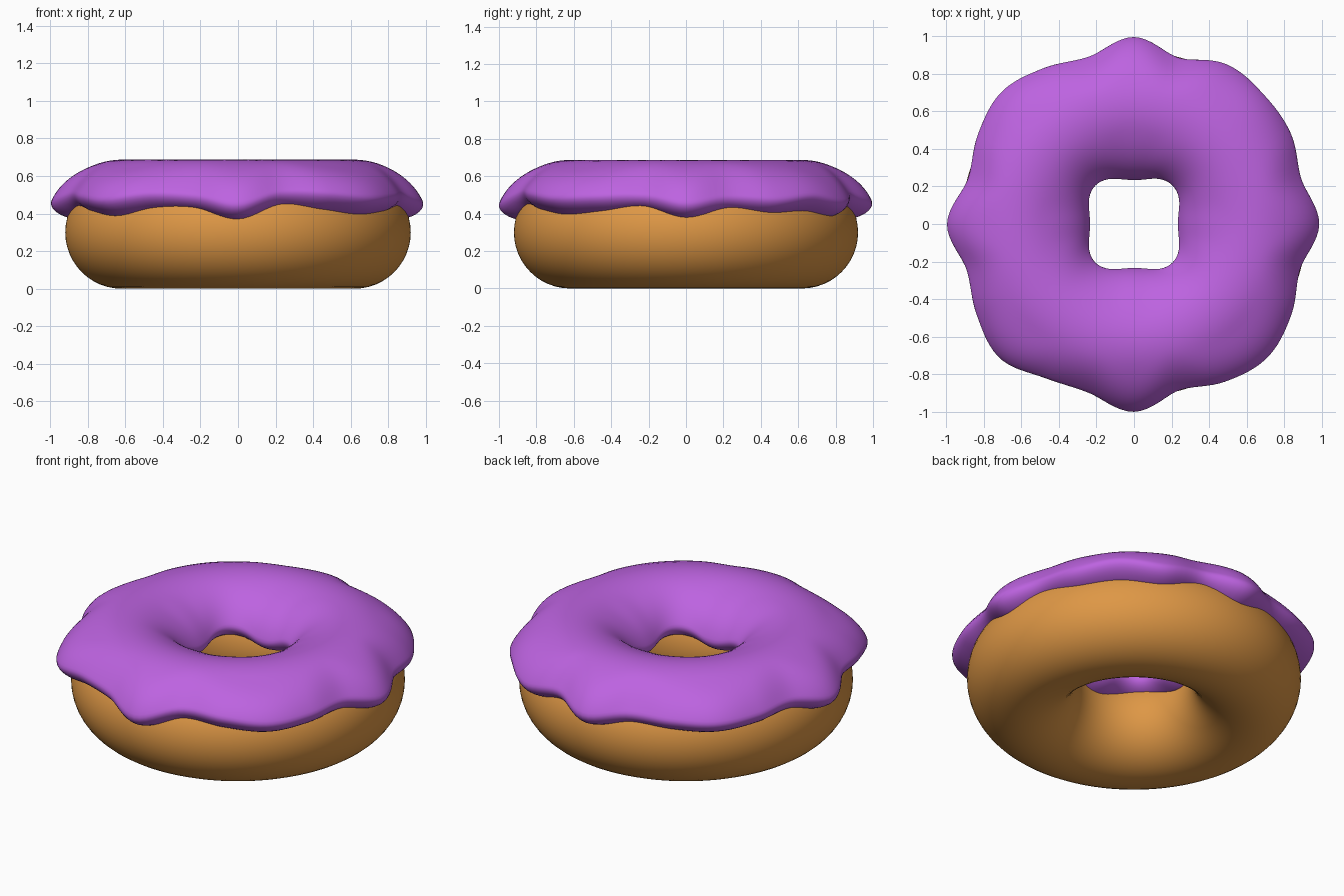
import bpy, bmesh
from math import sin, cos, pi, asin, sqrt

cube = bpy.data.objects.get("Cube")
if cube:
    bpy.data.objects.remove(cube, do_unlink=True)

RING, TUBE, MID = 0.62, 0.30, 0.30   # ring radius, tube radius, tube centre height
STEPS, PROFILE = 180, 48

# Icing rim in hundredths, at equal steps counter-clockwise from +x
RIM_HEIGHT = [39, 45, 42, 43, 40, 46, 39, 45, 43, 41, 43, 46,
              39, 46, 43, 40, 45, 45, 38, 47, 44, 41, 43, 46]
RIM_RADIUS = [99, 95, 98, 100, 99, 95, 100, 95, 98, 101, 98, 95,
              100, 96, 99, 102, 98, 96, 100, 96, 100, 102, 99, 95]


def material(name, colour):
    mat = bpy.data.materials.new(name)
    mat.use_nodes = True
    mat.diffuse_color = colour
    mat.node_tree.nodes["Principled BSDF"].inputs["Base Color"].default_value = colour
    return mat


def looped(values, turn):
    """Smooth closed curve through the values; turn runs from 0 to 1."""
    count = len(values)
    place = turn * count
    i = int(place)
    t = place - i
    a, b, c, d = (values[(i + k) % count] / 100 for k in (-1, 0, 1, 2))
    return b + 0.5 * t * (c - a + t * (2 * a - 5 * b + 4 * c - d
                                       + t * (3 * (b - c) + d - a)))


def smoothstep(x):
    x = min(1, max(0, x))
    return x * x * (3 - 2 * x)


def revolve(name, profile_at, mat):
    """Closed ring of closed cross-sections; profile_at(turn) gives (r, z) pairs."""
    bm = bmesh.new()
    rings = []
    for s in range(STEPS):
        angle = 2 * pi * s / STEPS
        rings.append([bm.verts.new((r * cos(angle), r * sin(angle), z))
                      for r, z in profile_at(s / STEPS)])
    for s, ring in enumerate(rings):
        after = rings[(s + 1) % STEPS]
        for k in range(len(ring)):
            j = (k + 1) % len(ring)
            bm.faces.new((ring[k], after[k], after[j], ring[j]))
    bmesh.ops.recalc_face_normals(bm, faces=bm.faces)
    for face in bm.faces:
        face.smooth = True
    mesh = bpy.data.meshes.new(name)
    bm.to_mesh(mesh)
    bm.free()
    mesh.materials.append(mat)
    obj = bpy.data.objects.new(name, mesh)
    bpy.context.collection.objects.link(obj)
    return obj


def dough_profile(turn):
    return [(RING + TUBE * cos(2 * pi * k / PROFILE),
             MID + TUBE * sin(2 * pi * k / PROFILE)) for k in range(PROFILE)]


def icing_profile(turn):
    square = cos(8 * pi * turn)                      # four lobes in the hole
    outer_thick = looped(RIM_RADIUS, turn) - 0.89
    inner_thick = 0.095 + 0.016 * square
    start = asin((looped(RIM_HEIGHT, turn) - MID) / 0.34)
    end = pi - asin((0.10 - 0.03 * square) / 0.34)
    points = []
    for k in range(PROFILE + 1):
        u = (1 - cos(pi * k / PROFILE)) / 2
        # thickness blends from the outer rim over the top to the inner rim
        thick = 0.087
        thick += (outer_thick - thick) * (1 - smoothstep((u - 0.06) / 0.3))
        thick += (inner_thick - thick) * smoothstep((u - 0.6) / 0.3)
        # rounded lip at both ends
        lip = min(1, min(u, 1 - u) / 0.06)
        radius = TUBE - 0.01 + (thick + 0.01) * sqrt(max(0, 1 - (1 - lip) ** 2))
        phi = start + (end - start) * u
        points.append((RING + radius * cos(phi), MID + radius * sin(phi)))
    return points


# Baked ring, then the dripping glaze over it
revolve("dough_ring", dough_profile, material("golden dough", (0.73, 0.31, 0.06, 1)))
revolve("icing", icing_profile, material("purple icing", (0.51, 0.125, 0.75, 1)))
